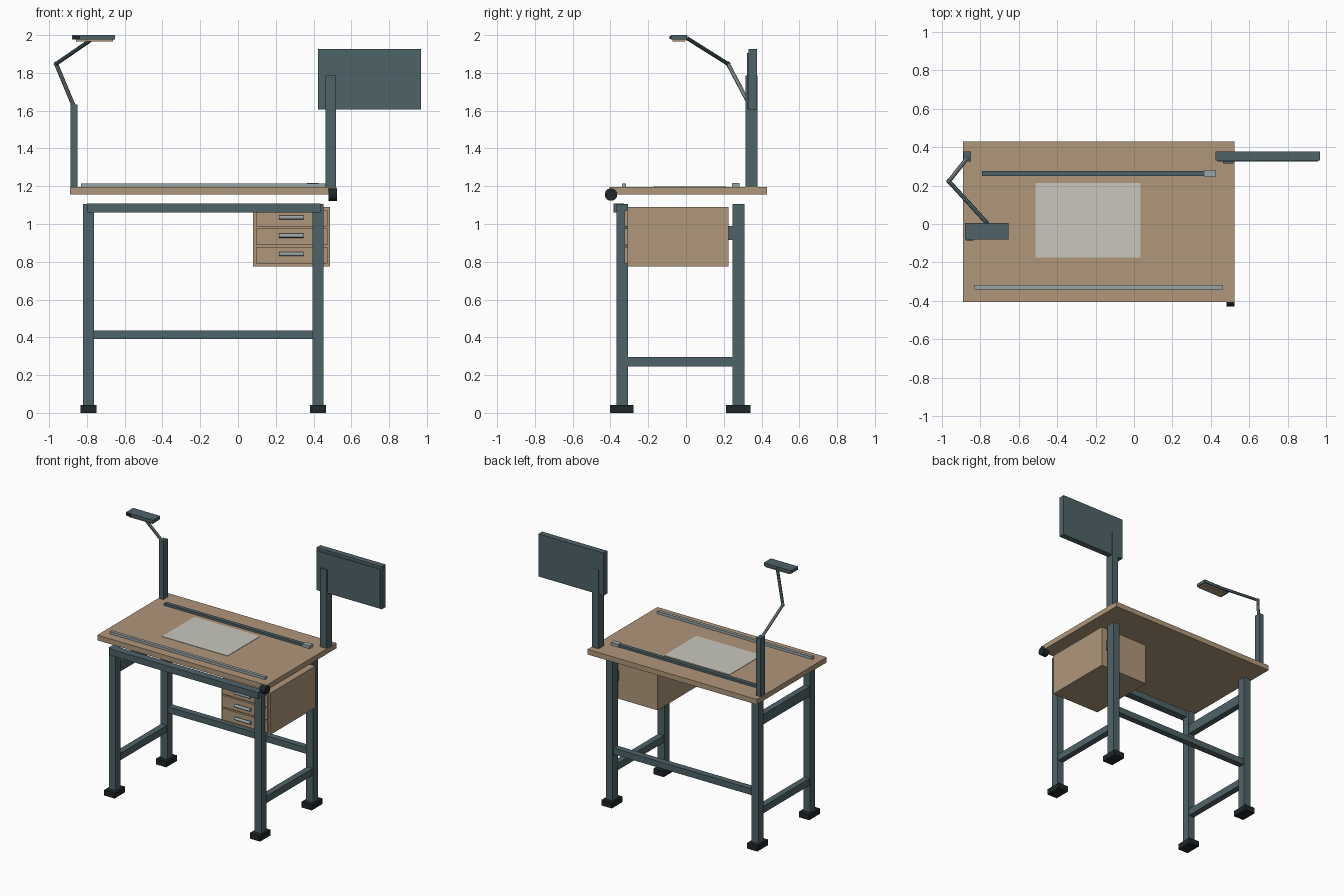
import bpy
import math
from mathutils import Vector

cube = bpy.data.objects.get("Cube")
if cube:
    bpy.data.objects.remove(cube, do_unlink=True)


def material(name, rgb):
    m = bpy.data.materials.new(name)
    m.use_nodes = True
    m.diffuse_color = (*rgb, 1)
    m.node_tree.nodes["Principled BSDF"].inputs["Base Color"].default_value = (*rgb, 1)
    return m


slate = material("slate_paint", (0.078, 0.126, 0.138))
wood = material("light_wood", (0.435, 0.31, 0.195))
metal = material("pale_metal", (0.32, 0.38, 0.39))
rubber = material("black_rubber", (0.013, 0.02, 0.021))
paper_white = material("paper", (0.58, 0.565, 0.51))


def finish(name, mat):
    ob = bpy.context.object
    ob.name = name
    ob.data.materials.append(mat)
    return ob


def box(name, mat, x, y, z):
    """Box from (min, max) ranges on each axis."""
    bpy.ops.mesh.primitive_cube_add(size=1, location=[sum(r) / 2 for r in (x, y, z)])
    ob = finish(name, mat)
    ob.scale = [r[1] - r[0] for r in (x, y, z)]
    bpy.ops.object.transform_apply(location=False, rotation=False, scale=True)
    return ob


def rod(name, mat, a, b, radius, sides=16, smooth=True):
    """Cylinder between two points."""
    a, b = Vector(a), Vector(b)
    d = b - a
    bpy.ops.mesh.primitive_cylinder_add(
        vertices=sides, radius=radius, depth=d.length, location=(a + b) / 2,
        rotation=d.to_track_quat("Z", "Y").to_euler())
    ob = finish(name, mat)
    if smooth:
        bpy.ops.object.shade_smooth_by_angle(angle=math.radians(40))
    return ob


# Legs, feet and side rails
sides_x = {"right": (-0.82, -0.762), "left": (0.394, 0.452)}
ends_y = {"front": (-0.368, -0.308), "back": (0.247, 0.31)}
for side, x in sides_x.items():
    for end, y in ends_y.items():
        box(f"{end}_{side}_leg", slate, x, y, (0.04, 1.106))
        box(f"{end}_{side}_foot", rubber, (x[0] - 0.014, x[1] + 0.014),
            (y[0] - 0.034, y[1] + 0.031), (0, 0.042))
    rail_x = (x[0] + 0.006, x[1] - 0.006)
    box(f"{side}_lower_rail", slate, rail_x, (-0.308, 0.247), (0.245, 0.297))
    box(f"{side}_upper_rail", slate, rail_x, (-0.308, 0.247), (0.915, 0.99))

# Cross members
box("front_top_rail", slate, (-0.8, 0.436), (-0.385, -0.328), (1.06, 1.108))
box("back_stretcher", slate, (-0.762, 0.394), (0.255, 0.302), (0.39, 0.437))

# Drawer unit
box("drawer_case", wood, (0.08, 0.488), (-0.31, 0.225), (0.776, 1.09))
for i in range(3):
    z = 0.835 + i * 0.097
    box(f"drawer_front_{i + 1}", wood, (0.094, 0.474), (-0.326, -0.308), (z - 0.043, z + 0.043))
    rod(f"drawer_handle_{i + 1}", metal, (0.218, -0.348, z + 0.006), (0.348, -0.348, z + 0.006), 0.011)
    for x in (0.235, 0.331):
        rod(f"handle_stem_{i + 1}", metal, (x, -0.348, z + 0.006), (x, -0.32, z + 0.006), 0.006, 8)

# Tabletop and what lies on it
box("tabletop", wood, (-0.89, 0.522), (-0.405, 0.428), (1.156, 1.195))
box("paper_sheet", paper_white, (-0.512, 0.035), (-0.173, 0.212), (1.195, 1.198))
box("pencil_ledge", metal, (-0.83, 0.463), (-0.34, -0.317), (1.195, 1.214))
box("parallel_bar", slate, (-0.79, 0.4), (0.249, 0.277), (1.195, 1.212))
box("bar_end_block", metal, (0.366, 0.426), (0.244, 0.282), (1.195, 1.217))
rod("tilt_knob", rubber, (0.48, -0.397, 1.156), (0.524, -0.397, 1.156), 0.033, 24)

# Display panel on its post
box("display_post", slate, (0.464, 0.518), (0.314, 0.378), (1.195, 1.787))
box("display_panel", slate, (0.424, 0.968), (0.331, 0.376), (1.605, 1.926))
box("display_screen", slate, (0.434, 0.958), (0.324, 0.332), (1.612, 1.905))

# Lamp
box("lamp_post", slate, (-0.886, -0.849), (0.324, 0.378), (1.195, 1.632))
elbow = (-0.963, 0.222, 1.848)
tip = (-0.765, 0.005, 1.984)
rod("lamp_lower_arm", metal, (-0.866, 0.345, 1.615), elbow, 0.011, 8, False)
rod("lamp_upper_arm", slate, elbow, tip, 0.011, 8, False)
bpy.ops.mesh.primitive_uv_sphere_add(segments=12, ring_count=8, radius=0.013, location=elbow)
finish("lamp_elbow", slate)
box("lamp_head", slate, (-0.878, -0.652), (-0.08, 0.005), (1.976, 2.0))
box("lamp_lens", wood, (-0.858, -0.662), (-0.072, -0.003), (1.966, 1.977))
box("lamp_switch", rubber, (-0.874, -0.836), (-0.087, -0.07), (1.979, 1.996))
